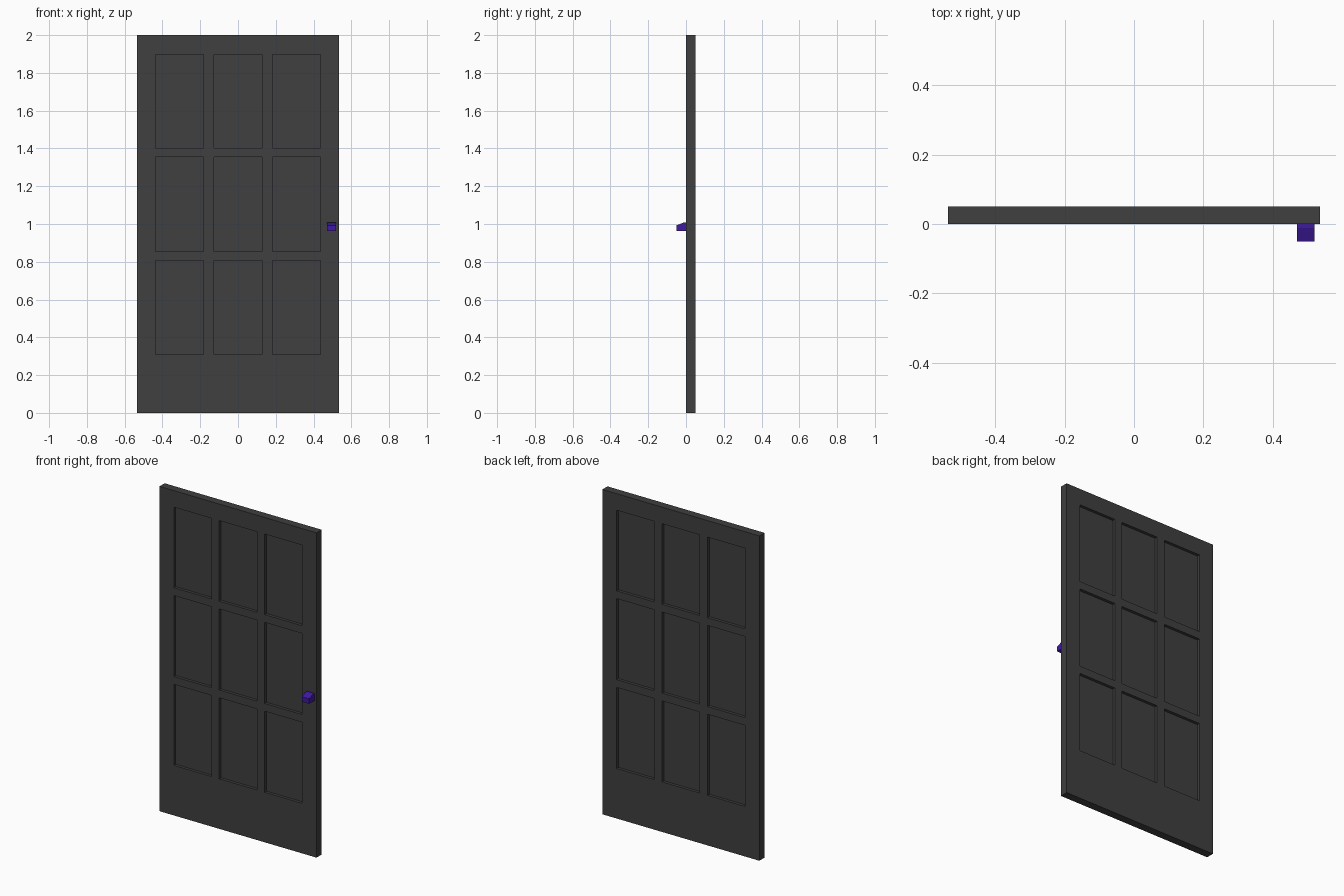
import bpy, bmesh

if "Cube" in bpy.data.objects:
    bpy.data.objects.remove(bpy.data.objects["Cube"])


def paint(obj, name, color):
    mat = bpy.data.materials.new(name)
    mat.diffuse_color = color
    mat.use_nodes = True
    mat.node_tree.nodes["Principled BSDF"].inputs["Base Color"].default_value = mat.diffuse_color
    obj.data.materials.append(mat)


def mesh_object(name, bm):
    bmesh.ops.remove_doubles(bm, verts=bm.verts, dist=1e-5)
    bmesh.ops.recalc_face_normals(bm, faces=bm.faces)
    mesh = bpy.data.meshes.new(name)
    bm.to_mesh(mesh)
    bm.free()
    obj = bpy.data.objects.new(name, mesh)
    bpy.context.collection.objects.link(obj)
    return obj


W, T, H = 0.535, 0.05, 2.0
INSET, DEPTH = 0.012, 0.018
XS = [-W, -0.437, -0.182, -0.128, 0.128, 0.182, 0.437, W]
ZS = [0, 0.308, 0.807, 0.855, 1.354, 1.402, 1.898, H]

# Door slab: both faces are grids whose odd cells become sunken panels
bm = bmesh.new()


def quad(*pts):
    return bm.faces.new([bm.verts.new(p) for p in pts])


for y, inward in ((0, 1), (T, -1)):
    panels = []
    for i in range(7):
        for k in range(7):
            x0, x1, z0, z1 = XS[i], XS[i + 1], ZS[k], ZS[k + 1]
            pts = [(x0, y, z0), (x1, y, z0), (x1, y, z1), (x0, y, z1)]
            f = quad(*(pts if inward > 0 else pts[::-1]))
            if i % 2 and k % 2:
                panels.append(f)
    bmesh.ops.inset_individual(bm, faces=panels, thickness=INSET, use_even_offset=True)
    for f in panels:
        for v in f.verts:
            v.co.y = y + inward * DEPTH

# Slab edges
for a, b in zip(XS, XS[1:]):
    for z in (0, H):
        quad((a, 0, z), (b, 0, z), (b, T, z), (a, T, z))
for a, b in zip(ZS, ZS[1:]):
    for x in (-W, W):
        quad((x, 0, a), (x, 0, b), (x, T, b), (x, T, a))
bmesh.ops.remove_doubles(bm, verts=bm.verts, dist=1e-5)
bmesh.ops.dissolve_limit(bm, angle_limit=0.01, verts=bm.verts, edges=bm.edges)
door = mesh_object("door_panel", bm)
paint(door, "dark_grey", (0.05, 0.05, 0.05, 1))

# Handle: wedge profile (y, z) extruded along x
bm = bmesh.new()
profile = [(0, 0.962), (-0.05, 0.962), (-0.05, 0.993), (-0.012, 1.008), (0, 1.008)]
f = bm.faces.new([bm.verts.new((0.47, y, z)) for y, z in profile])
ext = bmesh.ops.extrude_face_region(bm, geom=[f])
moved = [v for v in ext["geom"] if isinstance(v, bmesh.types.BMVert)]
bmesh.ops.translate(bm, verts=moved, vec=(0.05, 0, 0))
handle = mesh_object("door_handle", bm)
paint(handle, "purple", (0.05, 0.01, 0.35, 1))
